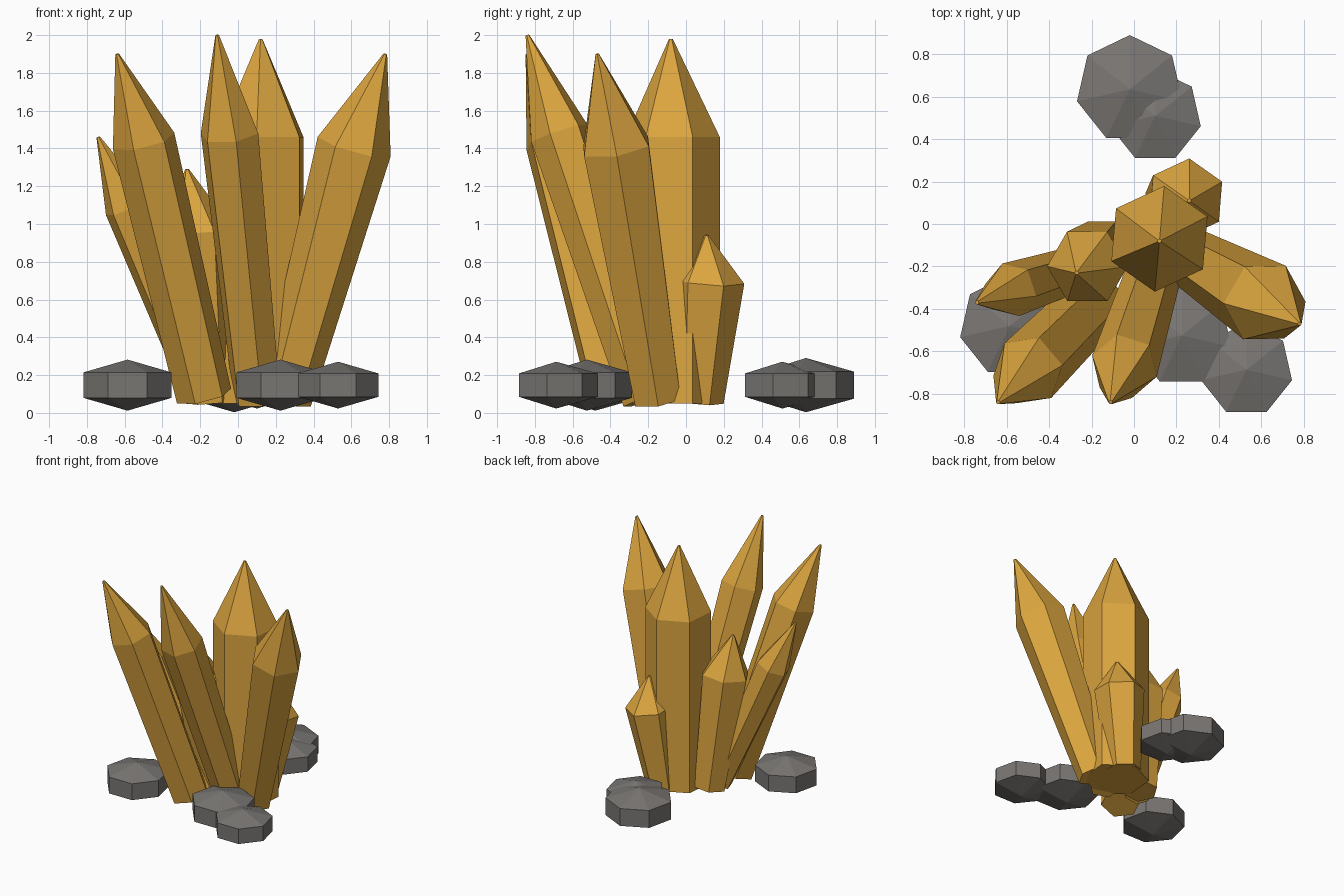
import bpy, bmesh, math
from mathutils import Vector

cube = bpy.data.objects.get("Cube")
if cube:
    bpy.data.objects.remove(cube, do_unlink=True)

UP = Vector((0, 0, 1))


def make_material(name, color):
    mat = bpy.data.materials.new(name)
    mat.use_nodes = True
    mat.diffuse_color = color
    node = next(n for n in mat.node_tree.nodes if n.type == "BSDF_PRINCIPLED")
    node.inputs["Base Color"].default_value = color
    node.inputs["Roughness"].default_value = 0.7
    return mat


amber = make_material("amber crystal", (0.72, 0.38, 0.05, 1))
stone = make_material("grey stone", (0.19, 0.18, 0.17, 1))


def loft(name, rings, sides, phase, mat):
    """Skin rings of (centre, axis, radius), closing both ends."""
    bm = bmesh.new()
    loops = []
    for centre, axis, radius in rings:
        turn = UP.rotation_difference(axis)
        loop = []
        for i in range(sides):
            a = math.radians(phase) + math.tau * i / sides
            loop.append(bm.verts.new(centre + turn @ Vector((math.cos(a), math.sin(a), 0)) * radius))
        loops.append(loop)
    for low, high in zip(loops, loops[1:]):
        for i in range(sides):
            j = (i + 1) % sides
            bm.faces.new((low[i], low[j], high[j], high[i]))
    bm.faces.new(loops[0][::-1])
    bm.faces.new(loops[-1])
    bmesh.ops.recalc_face_normals(bm, faces=bm.faces)
    mesh = bpy.data.meshes.new(name)
    bm.to_mesh(mesh)
    bm.free()
    mesh.materials.append(mat)
    obj = bpy.data.objects.new(name, mesh)
    bpy.context.collection.objects.link(obj)
    return obj


def crystal(name, base, shoulder, tip, r_base, r_shoulder, phase):
    base, shoulder, tip = Vector(base), Vector(shoulder), Vector(tip)
    axis = (shoulder - base).normalized()
    rings = [(base, axis, r_base), (shoulder, axis, r_shoulder), (tip, axis, 0.01)]
    loft(name, rings, 6, phase, amber)


def rock(name, x, y, radius):
    # Heptagonal pebble with shallow cones above and below a straight rim
    profile = [(-0.56, 0.01), (-0.28, 1), (0.28, 1), (0.56, 0.01)]
    rings = [(Vector((x, y, 0.147 + h * radius)), UP, radius * r) for h, r in profile]
    loft(name, rings, 7, 90, stone)


# Crystal cluster: base, shoulder centre, tip, base radius, shoulder radius, twist
crystal("front_crystal", (0.10, -0.21, 0.07), (-0.045, -0.67, 1.48), (-0.11, -0.84, 2.0), 0.13, 0.16, -18)
crystal("centre_crystal", (0.12, -0.07, 0.05), (0.12, -0.07, 1.46), (0.12, -0.08, 1.98), 0.25, 0.25, 25)
crystal("front_right_crystal", (-0.18, -0.37, 0.09), (-0.50, -0.69, 1.44), (-0.64, -0.84, 1.90), 0.15, 0.17, 10)
crystal("left_crystal", (0.25, -0.15, 0.07), (0.615, -0.37, 1.41), (0.78, -0.47, 1.90), 0.14, 0.20, 0)
crystal("right_crystal", (-0.18, -0.18, 0.08), (-0.58, -0.31, 1.09), (-0.74, -0.37, 1.46), 0.10, 0.13, 48)
crystal("inner_right_crystal", (-0.15, -0.10, 0.06), (-0.22, -0.20, 0.97), (-0.27, -0.23, 1.29), 0.13, 0.19, 0)
crystal("back_crystal", (0.16, 0.07, 0.06), (0.245, 0.12, 0.70), (0.26, 0.11, 0.94), 0.13, 0.19, 25)

# Scattered rocks
rock("right_rock", -0.585, -0.48, 0.24)
rock("front_rock", 0.225, -0.525, 0.24)
rock("front_left_rock", 0.53, -0.687, 0.22)
rock("back_rock", -0.02, 0.635, 0.255)
rock("back_left_rock", 0.10, 0.51, 0.22)
